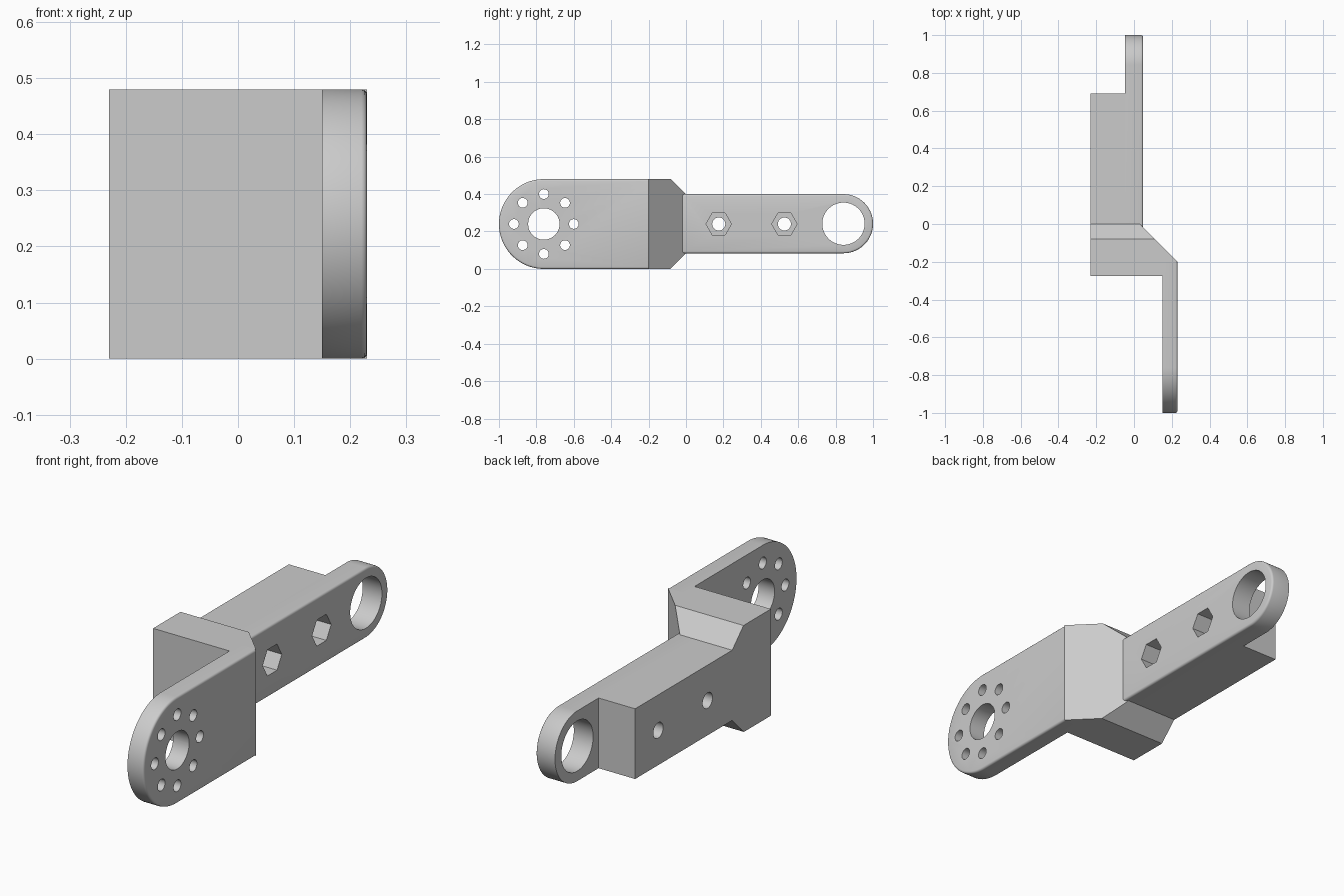
import bpy, bmesh, math
from mathutils import Vector

cube = bpy.data.objects.get("Cube")
if cube:
    bpy.data.objects.remove(cube, do_unlink=True)

grey = bpy.data.materials.new("plain_grey")
grey.use_nodes = True
colour = (0.6, 0.6, 0.6, 1)
grey.diffuse_color = colour
grey.node_tree.nodes["Principled BSDF"].inputs["Base Color"].default_value = colour

MID_Z = 0.24
ARM_MID, ARM_R = 0.2415, 0.158
HORN_Y, LUG_Y = -0.76, 0.842


def make_object(name, bm):
    bmesh.ops.recalc_face_normals(bm, faces=bm.faces[:])
    mesh = bpy.data.meshes.new(name)
    bm.to_mesh(mesh)
    bm.free()
    mesh.materials.append(grey)
    ob = bpy.data.objects.new(name, mesh)
    bpy.context.collection.objects.link(ob)
    return ob


def extrude(bm, points, offset):
    face = bm.faces.new([bm.verts.new(p) for p in points])
    res = bmesh.ops.extrude_face_region(bm, geom=[face])
    new = [v for v in res["geom"] if isinstance(v, bmesh.types.BMVert)]
    bmesh.ops.translate(bm, verts=new, vec=offset)


def circle(y, z, r, sides, x):
    angles = [2 * math.pi * i / sides for i in range(sides)]
    return [(x, y + r * math.cos(a), z + r * math.sin(a)) for a in angles]


def rounded_plate(name, y_join, y_centre, z, r, x0, x1):
    """Plate with one round end and a softened outer rim."""
    way = 1 if y_centre > y_join else -1
    steps = 48
    points = [(x0, y_join, z - r)]
    for i in range(steps + 1):
        a = -math.pi / 2 + math.pi * i / steps
        points.append((x0, y_centre + way * r * math.cos(a), z + r * math.sin(a)))
    points.append((x0, y_join, z + r))
    bm = bmesh.new()
    extrude(bm, points, (x1 - x0, 0, 0))
    rim = [e for e in bm.edges
           if all(abs(v.co.x - x1) < 1e-5 for v in e.verts)
           and not all(abs(v.co.y - y_join) < 1e-5 for v in e.verts)]
    bmesh.ops.bevel(bm, geom=rim, offset=0.01, segments=3, profile=0.5,
                    affect='EDGES')
    return make_object(name, bm)


def hole_cutter(name, holes, x0=-0.5, x1=0.5):
    bm = bmesh.new()
    for y, z, r, sides in holes:
        extrude(bm, circle(y, z, r, sides, x0), (x1 - x0, 0, 0))
    ob = make_object(name, bm)
    ob.hide_render = True
    return ob


def cut(ob, cutters):
    for c in cutters:
        mod = ob.modifiers.new(c.name, 'BOOLEAN')
        mod.operation = 'DIFFERENCE'
        mod.solver = 'EXACT'
        mod.object = c
    graph = bpy.context.evaluated_depsgraph_get()
    mesh = bpy.data.meshes.new_from_object(ob.evaluated_get(graph))
    ob.modifiers.clear()
    ob.data = mesh


# Round mounting plate with a ring of screw holes
horn_plate = rounded_plate("mounting_plate", -0.2, HORN_Y, MID_Z, 0.24, 0.15, 0.23)
ring = [(HORN_Y + 0.16 * math.cos(i * math.pi / 4),
         MID_Z + 0.16 * math.sin(i * math.pi / 4), 0.026, 24) for i in range(8)]
horn_holes = hole_cutter("mounting_holes", ring + [(HORN_Y, MID_Z, 0.084, 48)])

# Offset block with a diagonal side and chamfered top and bottom
bm = bmesh.new()
outline = [(-0.23, -0.275), (0.15, -0.275), (0.15, -0.2),
           (0.23, -0.2), (0.03, 0), (-0.23, 0)]
extrude(bm, [(x, y, 0) for x, y in outline], (0, 0, 0.48))
for z, up in ((ARM_MID + ARM_R, 1), (ARM_MID - ARM_R, -1)):
    res = bmesh.ops.bisect_plane(bm, geom=bm.verts[:] + bm.edges[:] + bm.faces[:],
                                 plane_co=Vector((0, 0, z)),
                                 plane_no=Vector((0, 1, up)), clear_outer=True)
    edges = [e for e in res["geom_cut"] if isinstance(e, bmesh.types.BMEdge)]
    bmesh.ops.holes_fill(bm, edges=edges, sides=0)
offset_block = make_object("offset_block", bm)

# Arm: long plate with an eye, backed by a thicker block
arm_plate = rounded_plate("arm_plate", -0.018, LUG_Y, ARM_MID, ARM_R, -0.048, 0.048)
bm = bmesh.new()
low, high = ARM_MID - ARM_R, ARM_MID + ARM_R
extrude(bm, [(-0.23, 0, low), (-0.23, 0.69, low),
             (-0.23, 0.69, high), (-0.23, 0, high)], (0.182, 0, 0))
arm_block = make_object("arm_block", bm)

# Bolt holes with deep hexagonal nut pockets
bolts = (0.175, 0.526)
bolt_holes = hole_cutter("bolt_holes", [(y, MID_Z, 0.035, 32) for y in bolts])
nut_pockets = hole_cutter("nut_pockets", [(y, MID_Z, 0.068, 6) for y in bolts], x0=-0.13)
eye_hole = hole_cutter("eye_hole", [(LUG_Y, ARM_MID, 0.113, 64)])

cut(horn_plate, [horn_holes])
cut(arm_plate, [nut_pockets, eye_hole])
cut(arm_block, [bolt_holes, nut_pockets])

for c in (horn_holes, bolt_holes, nut_pockets, eye_hole):
    bpy.data.objects.remove(c, do_unlink=True)

# Smooth the curved faces and keep the hard edges
bpy.ops.object.select_all(action='DESELECT')
for ob in (horn_plate, offset_block, arm_plate, arm_block):
    ob.select_set(True)
    bpy.context.view_layer.objects.active = ob
bpy.ops.object.shade_smooth_by_angle(angle=math.radians(35))
